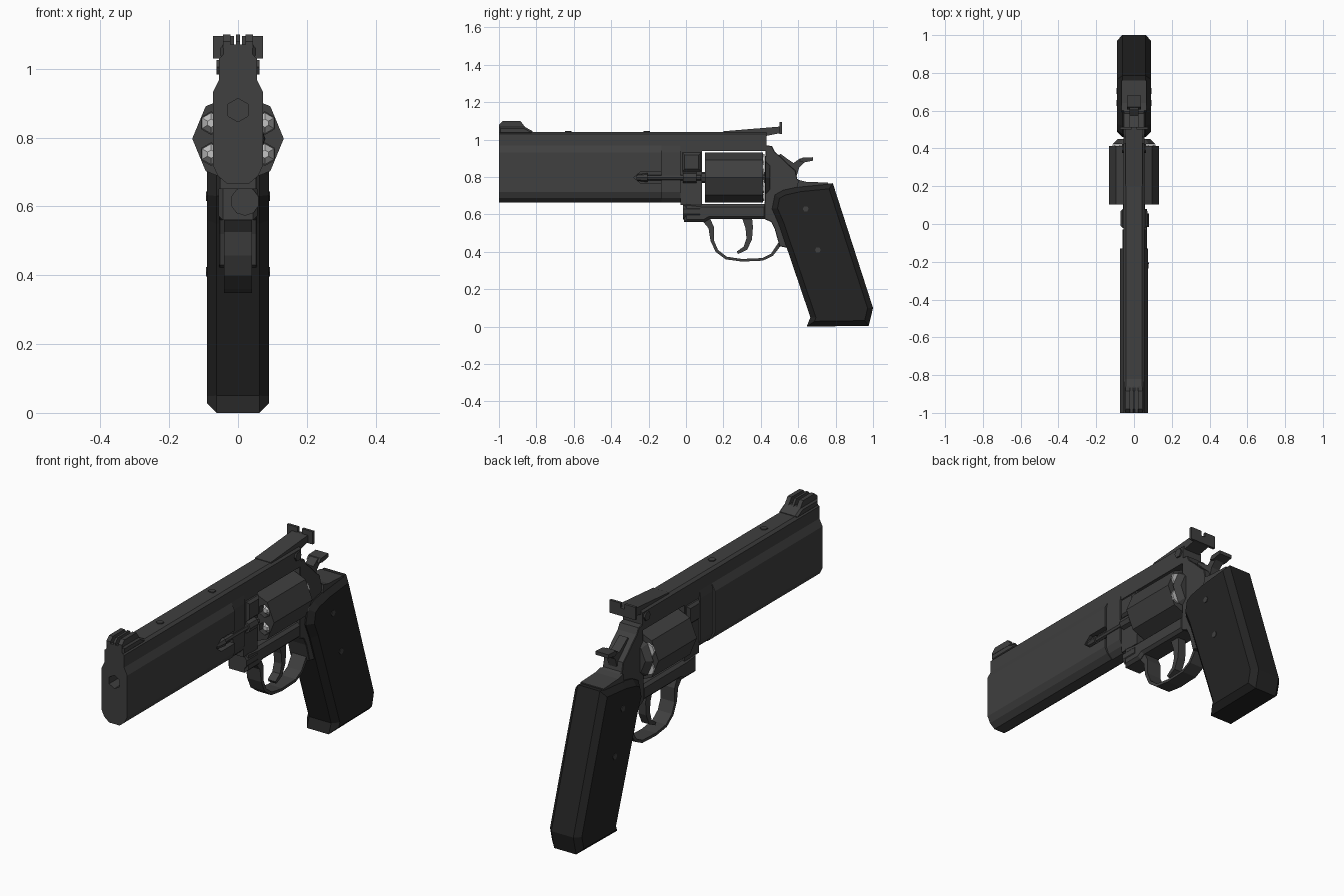
import bpy, bmesh, math
from mathutils import Matrix, Vector

if "Cube" in bpy.data.objects:
    bpy.data.objects.remove(bpy.data.objects["Cube"], do_unlink=True)


def material(name, value):
    m = bpy.data.materials.new(name)
    m.use_nodes = True
    col = (value, value, value, 1)
    m.diffuse_color = col
    m.node_tree.nodes["Principled BSDF"].inputs["Base Color"].default_value = col
    return m


STEEL = material("dark steel", 0.05)
GRIP = material("black grip", 0.017)
BRIGHT = material("bright metal", 0.55)


def finish(name, bm, mat):
    bmesh.ops.recalc_face_normals(bm, faces=bm.faces)
    mesh = bpy.data.meshes.new(name)
    bm.to_mesh(mesh)
    bm.free()
    mesh.materials.append(mat)
    ob = bpy.data.objects.new(name, mesh)
    bpy.context.collection.objects.link(ob)
    return ob


def prism(name, pts, axis, lo, hi, mat=STEEL, chamfer=0):
    """Extrude a (y, z) profile along x, or an (x, z) profile along y."""
    bm = bmesh.new()
    k = 0 if axis == "x" else 1
    place = (lambda p, t: (t, *p)) if k == 0 else (lambda p, t: (p[0], t, p[1]))
    ends = [[bm.verts.new(place(p, t)) for p in pts] for t in (lo, hi)]
    for ring in ends:
        bm.faces.new(ring)
    n = len(pts)
    for i in range(n):
        j = (i + 1) % n
        bm.faces.new((ends[0][i], ends[0][j], ends[1][j], ends[1][i]))
    bmesh.ops.recalc_face_normals(bm, faces=bm.faces)
    if chamfer:
        rim = [e for e in bm.edges if abs(e.verts[0].co[k] - e.verts[1].co[k]) < 1e-6]
        bmesh.ops.bevel(bm, geom=rim, offset=chamfer, offset_type="OFFSET",
                        segments=1, profile=0.5, affect="EDGES", clamp_overlap=True)
    return finish(name, bm, mat)


def slab(name, pts, half, mat=STEEL, chamfer=0):
    return prism(name, pts, "x", -half, half, mat, chamfer)


def rect(a, b, c, d):
    return [(a, c), (b, c), (b, d), (a, d)]


def mirrored(half):
    return half + [(-x, z) for x, z in reversed(half)]


def rod(name, axis, center, r1, r2, depth, sides, mat=STEEL, spin=0, spots=None):
    """Cones or cylinders along x, y or z at one or more centres."""
    bm = bmesh.new()
    turn = {"x": Matrix.Rotation(math.pi / 2, 4, "Y"),
            "y": Matrix.Rotation(-math.pi / 2, 4, "X"), "z": Matrix()}[axis]
    for c in spots or [center]:
        bmesh.ops.create_cone(bm, cap_ends=True, segments=sides, radius1=r1, radius2=r2, depth=depth,
                              matrix=Matrix.Translation(c) @ turn @ Matrix.Rotation(spin, 4, "Z"))
    return finish(name, bm, mat)


def ribbon(name, path, widths, half):
    """A curved strip of changing thickness following a (y, z) path."""
    pts = [Vector(p) for p in path]
    left, right = [], []
    for i, p in enumerate(pts):
        t = (pts[min(i + 1, len(pts) - 1)] - pts[max(i - 1, 0)]).normalized()
        side = Vector((-t.y, t.x)) * widths[i] / 2
        left.append(tuple(p + side))
        right.append(tuple(p - side))
    return slab(name, left + right[::-1], half)


def cut(ob, cutter):
    cutter.hide_render = True
    mod = ob.modifiers.new("cut", "BOOLEAN")
    mod.operation, mod.object = "DIFFERENCE", cutter
    bpy.context.view_layer.objects.active = ob
    bpy.ops.object.modifier_apply(modifier=mod.name)
    bpy.data.objects.remove(cutter, do_unlink=True)


# Barrel with full underlug, bore and a side groove for the ejector rod
rib = [(0.042, 1.042), (0.055, 1.03), (0.055, 0.968)]
lug = [(0.073, 0.932), (0.073, 0.72), (0.058, 0.688), (0.03, 0.665)]
barrel = prism("barrel", mirrored(rib + lug), "y", -1, -0.13)
cut(barrel, rod("bore_cutter", "y", (0, -0.95, 0.88), 0.034, 0.034, 0.3, 6))
cut(barrel, prism("groove_cutter", [(-0.28, 0.797), (-0.24, 0.765), (0, 0.765), (0, 0.83), (-0.24, 0.83)],
                  "x", 0.045, 0.2))
prism("barrel_rear", mirrored(rib + [(x * 0.85, z) for x, z in lug]), "y", -0.13, -0.03)
prism("top_strap", mirrored(rib[:2] + [(0.055, 0.94)]), "y", -0.03, 0.43)
for i, y in enumerate((-0.63, -0.21)):
    rod(f"rib_screw_{i + 1}", "z", (0, y, 1.04), 0.018, 0.018, 0.014, 6)

# Front sight
slab("front_sight_base", [(-1, 1.03), (-1, 1.07), (-0.865, 1.07), (-0.82, 1.045), (-0.82, 1.03)], 0.052, chamfer=0.01)
ear = [(-1, 1.06), (-1, 1.08), (-0.98, 1.1), (-0.885, 1.1), (-0.87, 1.08), (-0.855, 1.06)]
slab("front_sight_blade", ear, 0.006)
for side, x in (("right", -0.044), ("left", 0.022)):
    prism("front_sight_ear_" + side, ear, "x", x, x + 0.022)

# Rear sight
slab("rear_sight_ramp", [(0.2, 1.035), (0.2, 1.045), (0.505, 1.07), (0.505, 1.035), (0.43, 1.02)], 0.045)
prism("rear_sight_plate", mirrored([(0.012, 1.07), (0.012, 1.095), (0.073, 1.095), (0.073, 1.03)]), "y", 0.5, 0.514)
rod("rear_sight_screw", "x", (0, 0.4, 1.005), 0.024, 0.024, 0.126, 6)

# Frame around the cylinder
slab("frame_bottom", [(-0.01, 0.665), (-0.01, 0.56), (0.1, 0.56), (0.125, 0.575), (0.43, 0.575), (0.43, 0.655),
                      (0.08, 0.655)], 0.057, chamfer=0.014)
slab("frame_front", rect(-0.03, 0.085, 0.65, 0.95), 0.052)
slab("crane_block", rect(-0.02, 0.08, 0.83, 0.93), 0.072, chamfer=0.012)
slab("frame_rear", [(0.425, 1.03), (0.43, 0.97), (0.46, 0.965), (0.475, 0.935), (0.51, 0.905), (0.55, 0.865),
                    (0.585, 0.835), (0.595, 0.79), (0.63, 0.77), (0.76, 0.76), (0.7, 0.6), (0.55, 0.42),
                    (0.5, 0.43), (0.475, 0.52), (0.455, 0.56), (0.42, 0.575)], 0.055, chamfer=0.008)
slab("frame_tang", [(0.59, 0.72), (0.6, 0.785), (0.64, 0.775), (0.76, 0.77), (0.76, 0.72)], 0.065)
rod("crane_hinge", "y", (0.02, 0.03, 0.615), 0.042, 0.042, 0.09, 10)

# Cylinder with recessed chambers and cartridges
AXIS = 0.797
ring = [(0.09 * math.cos(a), 0.09 * math.sin(a) + AXIS) for a in (math.radians(30 + 60 * i) for i in range(6))]


def chambers(y):
    return [(x, y, z) for x, z in ring]


drum = rod("cylinder", "y", (0, 0.257, AXIS), 0.133, 0.133, 0.31, 8)
cut(drum, rod("chamber_cutter", "y", None, 0.033, 0.033, 0.06, 6, spots=chambers(0.102)))
rod("bullets", "y", None, 0.012, 0.031, 0.026, 6, BRIGHT, spots=chambers(0.12))
rod("cartridge_rims", "y", None, 0.036, 0.036, 0.01, 8, BRIGHT, spots=chambers(0.416))
rod("cylinder_pin", "y", (0, 0.26, AXIS), 0.03, 0.03, 0.36, 8)
rod("recoil_shield", "y", (0, 0.437, AXIS), 0.113, 0.085, 0.026, 8)

# Ejector rod
rod("ejector_rod", "y", (0.055, -0.08, 0.797), 0.015, 0.015, 0.32, 8)
rod("ejector_tip", "y", (0.055, -0.235, 0.797), 0.017, 0.024, 0.06, 8)
rod("ejector_collar", "y", (0.05, 0.02, 0.797), 0.03, 0.03, 0.07, 8)

# Trigger, guard and hammer
ribbon("trigger_guard", [(0.11, 0.57), (0.135, 0.53), (0.14, 0.46), (0.165, 0.405), (0.215, 0.367), (0.3, 0.355),
                         (0.41, 0.36), (0.46, 0.385), (0.5, 0.44), (0.53, 0.46)],
       [0.04, 0.03, 0.018, 0.016, 0.015, 0.014, 0.014, 0.015, 0.02, 0.03], 0.04)
ribbon("trigger", [(0.325, 0.59), (0.338, 0.53), (0.338, 0.47), (0.318, 0.42), (0.275, 0.395)],
       [0.055, 0.04, 0.03, 0.025, 0.015], 0.022)
slab("hammer", [(0.47, 0.88), (0.505, 0.925), (0.545, 0.895), (0.575, 0.875), (0.61, 0.9), (0.68, 0.905),
                (0.68, 0.89), (0.635, 0.88), (0.605, 0.85), (0.59, 0.8), (0.5, 0.8)], 0.024)
slab("hammer_spur", [(0.605, 0.885), (0.62, 0.903), (0.68, 0.906), (0.68, 0.888), (0.63, 0.878)], 0.036)

# Grip with screws on both sides
slab("grip", [(0.475, 0.705), (0.52, 0.73), (0.61, 0.75), (0.785, 0.767), (1, 0.1), (0.977, 0.005), (0.645, 0),
              (0.665, 0.05), (0.495, 0.55), (0.46, 0.63)], 0.09, GRIP, chamfer=0.028)
for i, (y, z) in enumerate(((0.64, 0.63), (0.705, 0.41))):
    rod(f"grip_screw_{i + 1}", "x", (0, y, z), 0.016, 0.016, 0.186, 6)
